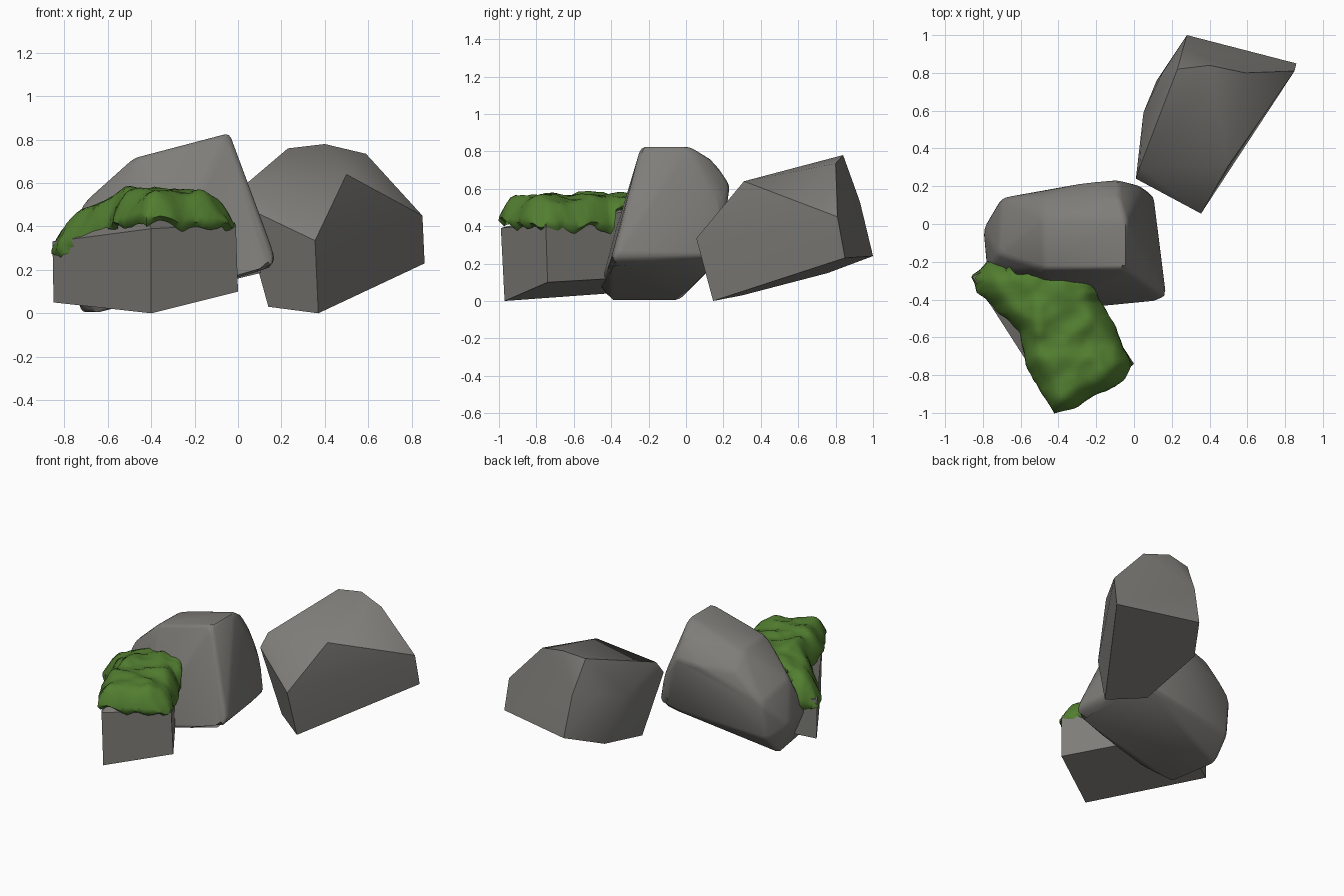
import bpy, bmesh, math
from mathutils import Vector, noise
from mathutils.geometry import intersect_point_line

cube = bpy.data.objects.get("Cube")
if cube:
    bpy.data.objects.remove(cube)


def material(name, rgb):
    m = bpy.data.materials.new(name)
    m.use_nodes = True
    m.diffuse_color = (*rgb, 1)
    bsdf = m.node_tree.nodes["Principled BSDF"]
    bsdf.inputs["Base Color"].default_value = (*rgb, 1)
    bsdf.inputs["Roughness"].default_value = 0.9
    return m


stone = material("stone grey", (0.21, 0.205, 0.19))
moss_green = material("moss green", (0.085, 0.21, 0.03))


def finish(name, bm, mat, angle):
    bmesh.ops.recalc_face_normals(bm, faces=bm.faces)
    me = bpy.data.meshes.new(name)
    bm.to_mesh(me)
    bm.free()
    ob = bpy.data.objects.new(name, me)
    bpy.context.collection.objects.link(ob)
    me.materials.append(mat)
    bpy.ops.object.select_all(action='DESELECT')
    ob.select_set(True)
    bpy.context.view_layer.objects.active = ob
    bpy.ops.object.shade_smooth_by_angle(angle=math.radians(angle))
    return ob


def rock(name, corners, bevel=0, angle=30):
    """Convex boulder wrapped around its corner points."""
    bm = bmesh.new()
    for c in corners:
        bm.verts.new(c)
    res = bmesh.ops.convex_hull(bm, input=bm.verts)
    loose = [v for v in bm.verts if not v.link_faces]
    bmesh.ops.delete(bm, geom=loose, context='VERTS')
    bmesh.ops.dissolve_limit(bm, angle_limit=math.radians(6), verts=bm.verts, edges=bm.edges)
    if bevel:
        bmesh.ops.bevel(bm, geom=bm.edges[:], offset=bevel, segments=2,
                        profile=0.5, affect='EDGES', clamp_overlap=True)
    return finish(name, bm, stone, angle)


# Front boulder, low and blocky, under the moss
rock("front_rock", [
    (-.40, -.97, 0), (0, -.74, .10), (-.85, -.28, .05), (-.45, -.05, .14),
    (-.40, -.99, .39), (-.01, -.75, .41), (-.855, -.28, .33), (-.47, -.05, .42),
    (-.44, -.65, .48), (-.18, -.62, .48), (-.32, -.25, .49)], angle=25)

# Middle boulder, a tilted rounded block
rock("middle_rock", [
    (-.66, -.41, .0), (-.43, -.465, .08), (-.72, -.04, .0), (-.71, .10, .15),
    (-.80, -.03, .22), (-.78, -.25, .25), (-.70, .14, .42), (-.72, -.16, .50),
    (.13, -.41, .19), (.175, -.38, .25), (.11, .14, .24), (.05, .18, .22),
    (-.04, -.24, .83), (-.04, .02, .83), (-.08, .15, .75), (-.08, .235, .62),
    (-.24, .225, .60), (-.48, -.24, .715), (-.48, .04, .71), (-.50, .15, .60),
    (.04, .20, .45)], bevel=.022, angle=40)

# Back boulder, a tall faceted wedge
rock("back_rock", [
    (.37, .145, 0), (.14, .30, .03), (.86, .85, .23), (.28, 1, .24), (.12, .76, .15),
    (.355, .055, .335), (.01, .24, .50), (.03, .30, .59), (.50, .31, .64),
    (.05, .59, .46), (.15, .80, .52), (.18, .70, .72), (.23, .82, .76),
    (.40, .84, .78), (.59, .80, .735), (.85, .81, .45), (.26, .93, .53)], angle=38)

# Moss outline seen from above; the back part runs into the middle rock
outline = [Vector((x, y, 0)) for x, y in [
    (-.86, -.28), (-.82, -.36), (-.72, -.47), (-.61, -.57), (-.58, -.70), (-.53, -.82),
    (-.42, -1.0), (-.33, -.98), (-.22, -.91), (-.10, -.86), (-.01, -.75), (-.09, -.58),
    (-.16, -.45), (-.25, -.26), (-.62, -.26), (-.69, -.20), (-.77, -.20)]]
sides = list(zip(outline, outline[1:] + outline[:1]))


def nearest(p):
    """Closest point of the outline."""
    best = []
    for a, b in sides:
        q, t = intersect_point_line(p, a, b)
        best.append(a.lerp(b, min(1, max(0, t))))
    return min(best, key=lambda q: (q - p).length)


def inside(p):
    hits = [a for a, b in sides if (a.y > p.y) != (b.y > p.y)
            and p.x < a.x + (p.y - a.y) / (b.y - a.y) * (b.x - a.x)]
    return len(hits) % 2 == 1


def moss_height(p, d):
    top = .565 - .45 * max(0, -.52 - p.x) - .12 * max(0, p.x + .3)
    top += .03 * noise.noise(p * 9) + .008 * noise.noise(p * 25)
    open_edge = 1 if p.y < -.38 or p.x < -.66 else .2
    return top - .11 * open_edge * max(0, 1 - d / .10) ** 2


# Moss blanket: a trimmed grid, draped over the edges
bm = bmesh.new()
bmesh.ops.create_grid(bm, x_segments=40, y_segments=40, size=.45)
bmesh.ops.translate(bm, verts=bm.verts, vec=(-.43, -.6, 0))
outer = [f for f in bm.faces if not inside(f.calc_center_median())]
bmesh.ops.delete(bm, geom=outer, context='FACES')
for v in bm.verts:
    q = nearest(v.co)
    if v.is_boundary:
        v.co = q + Vector((noise.noise(q * 14), noise.noise(q * 14 + Vector((5, 5, 5))), 0)) * .015
    v.co.z = moss_height(v.co, 0 if v.is_boundary else (q - v.co).length)

# Hanging ragged rim
rim = [e for e in bm.edges if e.is_boundary]
for drop, shift in ((.03, .004), (.03, -.03)):
    res = bmesh.ops.extrude_edge_only(bm, edges=rim)["geom"]
    for v in [g for g in res if isinstance(g, bmesh.types.BMVert)]:
        away = Vector((v.co.x + .4, v.co.y + .6, 0)).normalized()
        v.co += away * shift
        v.co.z -= drop * (1 + noise.noise(v.co * 10))
    rim = [g for g in res if isinstance(g, bmesh.types.BMEdge) and g.is_boundary]
finish("moss", bm, moss_green, 60)
